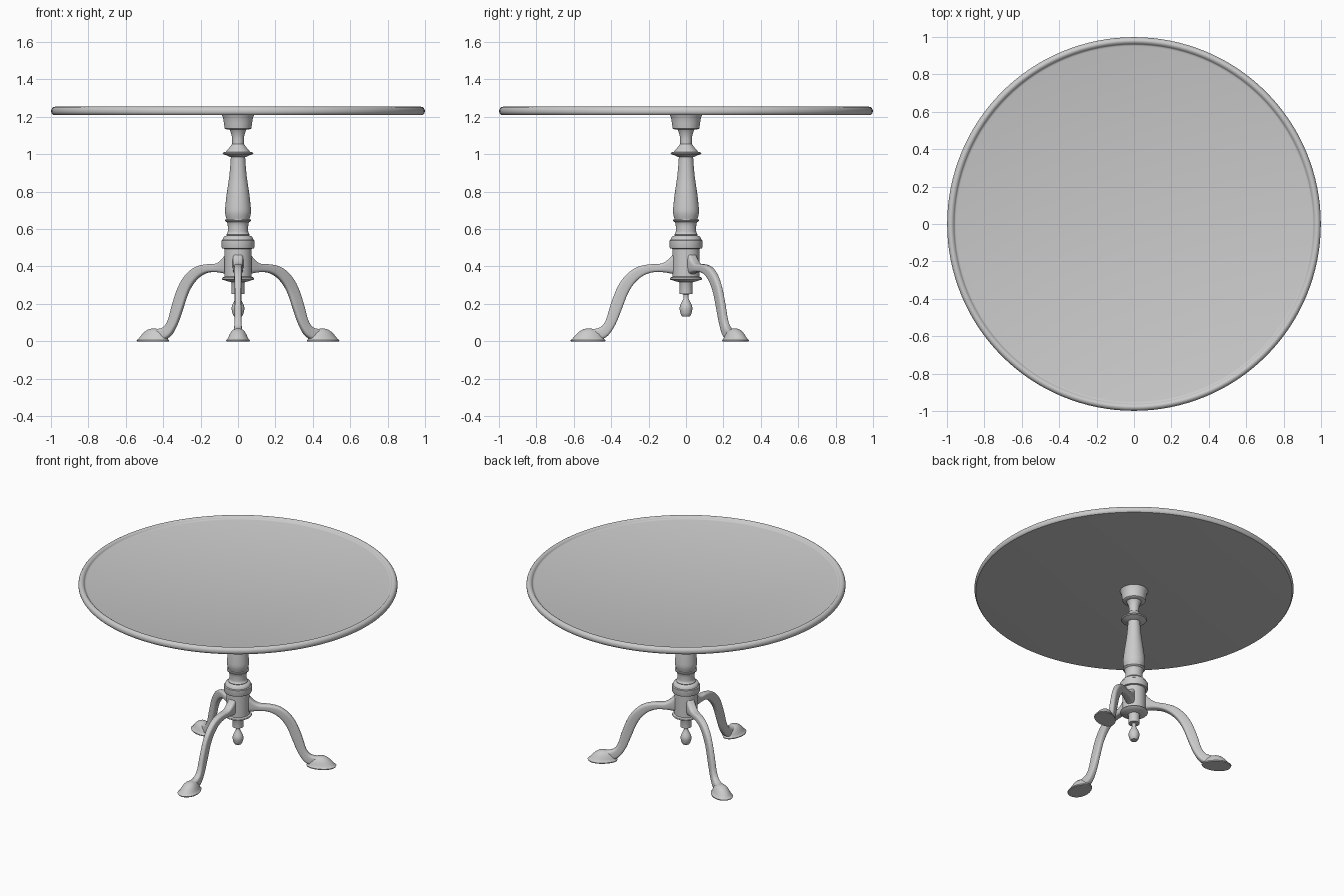
import bpy, bmesh
from math import sin, cos, pi, radians, copysign


def finish(name, bm, angle=35):
    bmesh.ops.remove_doubles(bm, verts=bm.verts, dist=1e-5)
    bmesh.ops.recalc_face_normals(bm, faces=bm.faces)
    me = bpy.data.meshes.new(name)
    bm.to_mesh(me)
    bm.free()
    ob = bpy.data.objects.new(name, me)
    bpy.context.collection.objects.link(ob)
    bpy.ops.object.select_all(action='DESELECT')
    ob.select_set(True)
    bpy.context.view_layer.objects.active = ob
    bpy.ops.object.shade_smooth_by_angle(angle=radians(angle))
    return ob


def loft(bm, rings):
    """Skin a list of equal-length point rings and cap both ends."""
    vs = [[bm.verts.new(p) for p in ring] for ring in rings]
    n = len(vs[0])
    for a, b in zip(vs, vs[1:]):
        for i in range(n):
            j = (i + 1) % n
            bm.faces.new((a[i], a[j], b[j], b[i]))
    bm.faces.new(vs[0])
    bm.faces.new(vs[-1])


def smooth(pts, steps=4):
    """Catmull-Rom interpolation of tuples."""
    out = []
    for i in range(len(pts) - 1):
        p = [pts[max(0, min(len(pts) - 1, i + k))] for k in (-1, 0, 1, 2)]
        for s in range(steps):
            t = s / steps
            out.append(tuple(
                0.5 * (2 * b + (c - a) * t + (2 * a - 5 * b + 4 * c - d) * t * t
                       + (3 * b - a - 3 * c + d) * t ** 3)
                for a, b, c, d in zip(*p)))
    return out + [pts[-1]]


def turned(name, profile, sides=64):
    bm = bmesh.new()
    loft(bm, [[(r * cos(2 * pi * i / sides), r * sin(2 * pi * i / sides), z)
               for i in range(sides)] for r, z in profile])
    return finish(name, bm)


# Dished round top with a raised rounded rim
rim = smooth([(0.99, 1.211), (0.998, 1.222), (0.998, 1.238), (0.99, 1.25),
              (0.978, 1.254), (0.967, 1.249), (0.96, 1.24)], 3)
turned("table_top", [(0.98, 1.21)] + rim + [(0.957, 1.238), (0.95, 1.236)], 128)

# Turned column, built from its mouldings
turned("top_block", [(0.088, 1.212), (0.08, 1.195), (0.076, 1.17), (0.071, 1.138),
                     (0.066, 1.134), (0.046, 1.132)])
turned("neck", smooth([(0.047, 1.134), (0.038, 1.115), (0.032, 1.09), (0.031, 1.055)])
       + smooth([(0.034, 1.052), (0.042, 1.04), (0.055, 1.025), (0.065, 1.013)])
       + [(0.078, 1.01), (0.082, 1.005), (0.078, 0.999), (0.06, 0.994), (0.042, 0.985)])
turned("vase_shaft", smooth([(0.04, 1.0), (0.039, 0.97), (0.047, 0.88), (0.06, 0.79),
                             (0.068, 0.72), (0.069, 0.685), (0.061, 0.652)])
       + [(0.069, 0.651), (0.07, 0.645), (0.066, 0.64)]
       + smooth([(0.06, 0.638), (0.055, 0.62), (0.055, 0.585), (0.06, 0.575)])
       + [(0.062, 0.57), (0.058, 0.564)])
turned("collar", smooth([(0.06, 0.566), (0.074, 0.56), (0.081, 0.548), (0.082, 0.542)])
       + [(0.088, 0.538), (0.088, 0.505), (0.085, 0.496), (0.07, 0.494)])
turned("leg_hub", [(0.073, 0.496), (0.073, 0.345), (0.084, 0.34), (0.087, 0.334),
                   (0.082, 0.329), (0.06, 0.322), (0.037, 0.316), (0.035, 0.312),
                   (0.035, 0.253), (0.015, 0.251)])
turned("drop_finial", smooth([(0.013, 0.255), (0.013, 0.232), (0.02, 0.215), (0.031, 0.192),
                              (0.034, 0.172), (0.029, 0.147), (0.021, 0.133)]), 48)

# Cabriole leg: upper edge r, z; lower edge r, z; half width
LEG = [(0.055, 0.49, 0.055, 0.355, 0.029), (0.085, 0.447, 0.09, 0.364, 0.028),
       (0.13, 0.416, 0.14, 0.37, 0.026), (0.2, 0.411, 0.19, 0.366, 0.023),
       (0.265, 0.395, 0.237, 0.345, 0.021), (0.32, 0.355, 0.28, 0.305, 0.02),
       (0.365, 0.293, 0.313, 0.25, 0.018), (0.402, 0.2, 0.342, 0.175, 0.018),
       (0.428, 0.115, 0.377, 0.09, 0.019), (0.458, 0.075, 0.417, 0.03, 0.022),
       (0.51, 0.064, 0.46, 0.006, 0.026)]


def leg_ring(s, n=20):
    ur, uz, lr, lz, w = s
    ring = []
    for i in range(n):
        a = 2 * pi * (i + 0.5) / n
        c, d = (copysign(abs(v) ** 0.55, v) for v in (cos(a), sin(a)))
        t = (1 + d) / 2
        ring.append((lr + (ur - lr) * t, w * c, lz + (uz - lz) * t))
    return ring


# Pad foot: inner r, outer r, half width, z
FOOT = [(0.432, 0.615, 0.062, 0), (0.43, 0.618, 0.063, 0.006), (0.436, 0.61, 0.057, 0.011),
        (0.441, 0.6, 0.051, 0.022), (0.45, 0.588, 0.045, 0.036), (0.465, 0.57, 0.036, 0.052),
        (0.485, 0.552, 0.025, 0.063), (0.508, 0.532, 0.01, 0.068)]


def foot_ring(s, n=32):
    a, b, w, z = s
    ring = []
    for i in range(n):
        t = 2 * pi * i / n
        # slightly broader towards the toe
        ring.append(((a + b) / 2 + (b - a) / 2 * cos(t),
                     w * sin(t) * (1 + 0.12 * cos(t)), z))
    return ring


def leg(name, degrees):
    bm = bmesh.new()
    loft(bm, [leg_ring(s) for s in smooth(LEG)])
    ob = finish(name, bm, 50)
    bm = bmesh.new()
    loft(bm, [foot_ring(s) for s in FOOT])
    foot = finish(name.replace("leg", "foot"), bm, 50)
    for o in (ob, foot):
        o.rotation_euler.z = radians(degrees)


leg("front_leg", -90)
leg("right_leg", 30)
leg("left_leg", 150)
